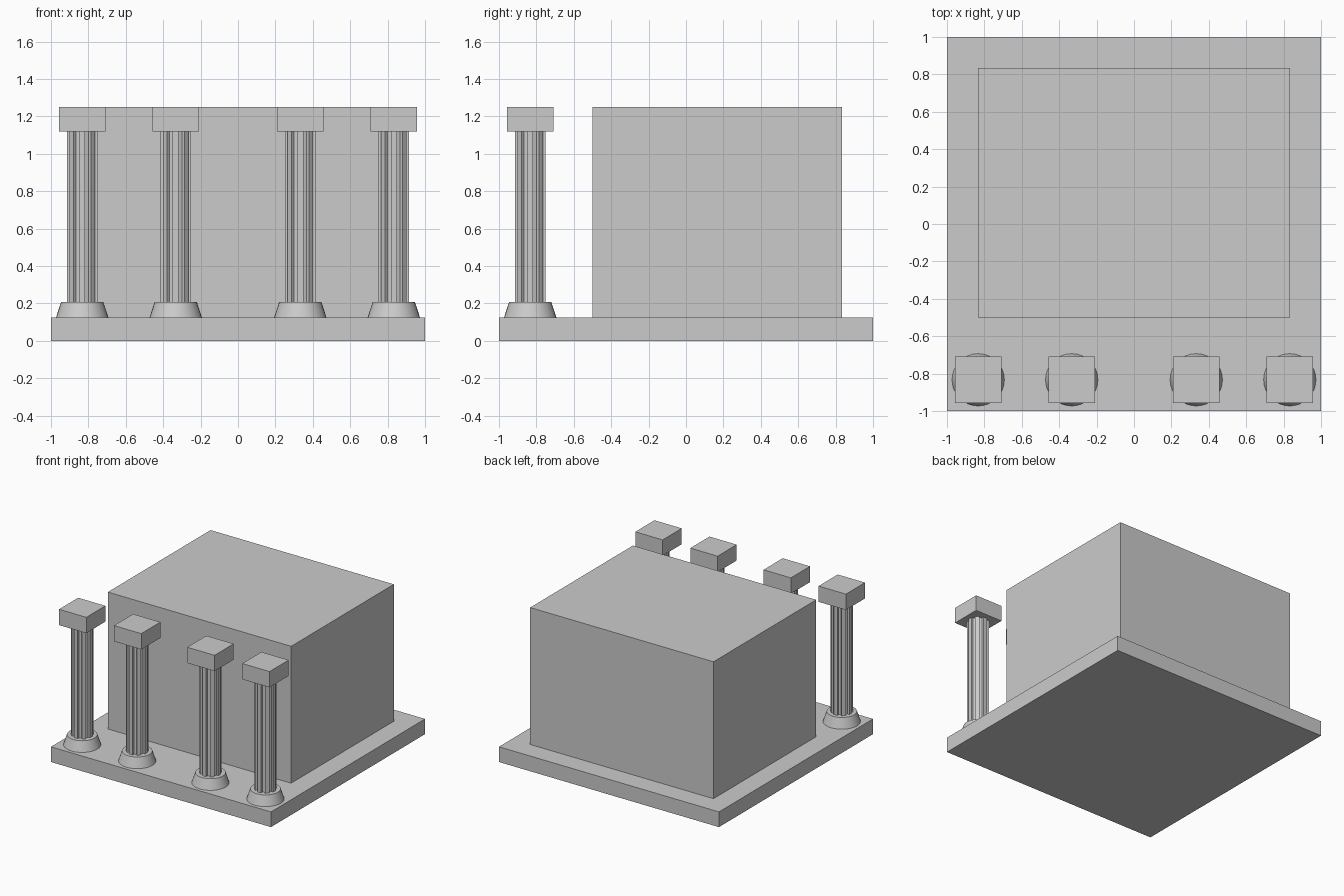
import bpy, bmesh
from math import sin, cos, pi

if "Cube" in bpy.data.objects:
    bpy.data.objects.remove(bpy.data.objects["Cube"])


def box(name, x0, x1, y0, y1, z0, z1):
    bpy.ops.mesh.primitive_cube_add(size=1, location=((x0+x1)/2, (y0+y1)/2, (z0+z1)/2))
    ob = bpy.context.object
    ob.name = name
    ob.scale = (x1-x0, y1-y0, z1-z0)
    bpy.ops.object.transform_apply(location=False, rotation=False, scale=True)
    return ob


def fluted_shaft(name, x, y, z0, z1, ribs=8, outer=0.083, inner=0.064):
    # gear-shaped section: flat ribs with square-sided grooves between them
    half = pi / (2 * ribs)
    pts = []
    for i in range(ribs):
        a = 2 * pi * i / ribs
        w = outer * sin(half)
        for r, t in ((inner, -w), (outer * cos(half), -w), (outer * cos(half), w), (inner, w)):
            pts.append((r * cos(a) - t * sin(a), r * sin(a) + t * cos(a), z0))
    bm = bmesh.new()
    face = bm.faces.new([bm.verts.new(p) for p in pts])
    ext = bmesh.ops.extrude_face_region(bm, geom=[face])
    top = [v for v in ext["geom"] if isinstance(v, bmesh.types.BMVert)]
    bmesh.ops.translate(bm, verts=top, vec=(0, 0, z1 - z0))
    bmesh.ops.recalc_face_normals(bm, faces=bm.faces)
    me = bpy.data.meshes.new(name)
    bm.to_mesh(me)
    bm.free()
    ob = bpy.data.objects.new(name, me)
    ob.location = (x, y, 0)
    bpy.context.collection.objects.link(ob)


# plinth and main hall
box("plinth", -1, 1, -1, 1, 0, 0.125)
box("hall", -0.833, 0.833, -0.5, 0.833, 0.125, 1.25)

# front row of columns
Y = -0.833
for x in (-0.833, -0.333, 0.333, 0.833):
    bpy.ops.mesh.primitive_cone_add(vertices=32, radius1=0.14, radius2=0.113, depth=0.083,
                                    location=(x, Y, 0.1665))
    foot = bpy.context.object
    foot.name = "column_foot"
    bpy.ops.object.shade_smooth_by_angle()
    fluted_shaft("column_shaft", x, Y, 0.2, 1.13)
    box("column_capital", x-0.124, x+0.124, Y-0.124, Y+0.124, 1.12, 1.25)
